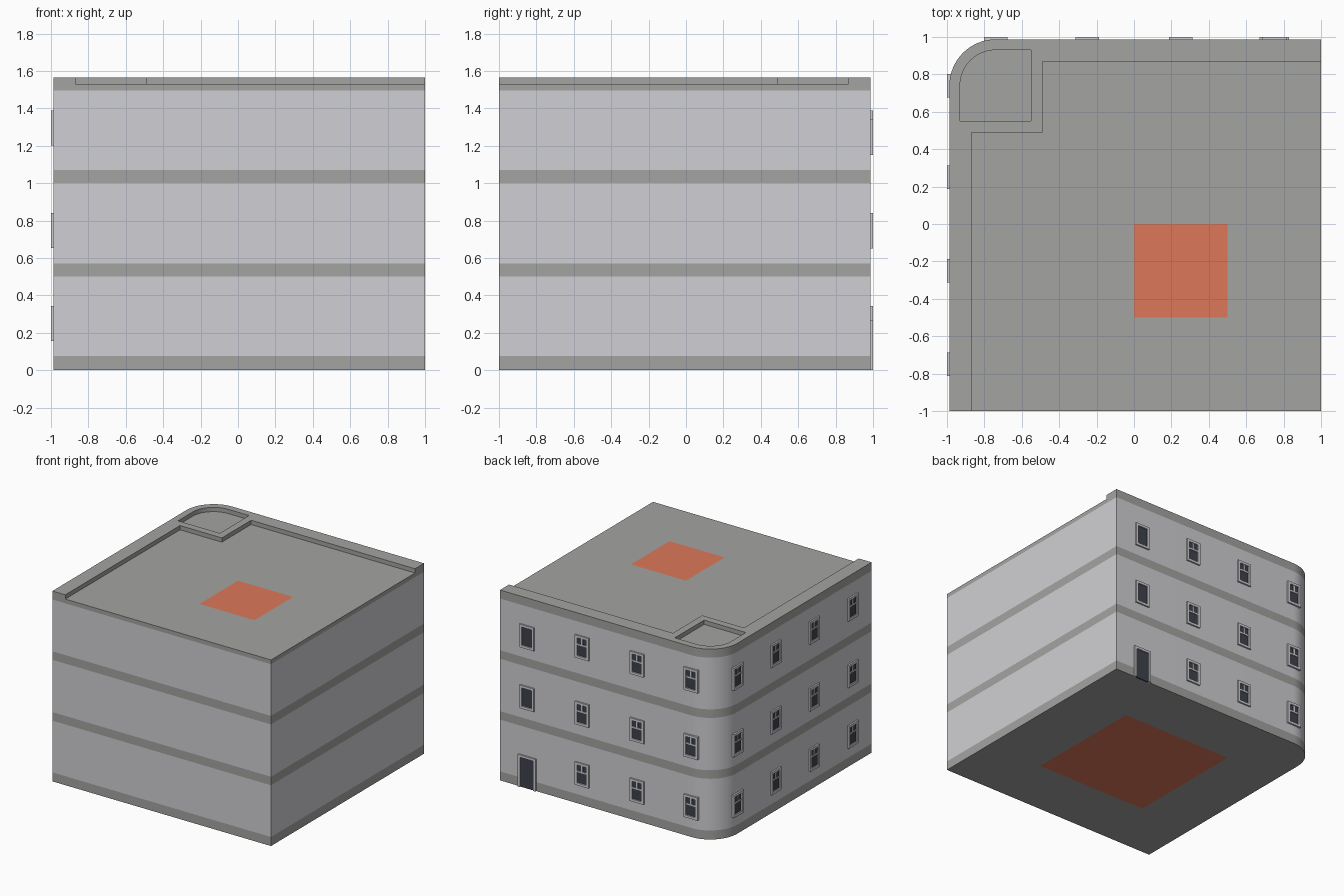
import bpy, bmesh, math
from mathutils import Matrix, Vector

if "Cube" in bpy.data.objects:
    bpy.data.objects.remove(bpy.data.objects["Cube"])

W = 0.987          # plane of the two windowed walls
ROOF, TOP = 1.53, 1.565


def material(name, rgb):
    m = bpy.data.materials.new(name)
    m.diffuse_color = (*rgb, 1)
    m.use_nodes = True
    m.node_tree.nodes["Principled BSDF"].inputs["Base Color"].default_value = m.diffuse_color
    return m


WALL = material("wall_plaster", (0.63, 0.63, 0.66))
BAND = material("stone_band", (0.37, 0.37, 0.36))
GLASS = material("dark_glass", (0.05, 0.055, 0.075))
ORANGE = material("orange_panel", (0.72, 0.19, 0.10))


def add_object(name, mesh, mats=()):
    for m in mats:
        mesh.materials.append(m)
    ob = bpy.data.objects.new(name, mesh)
    bpy.context.collection.objects.link(ob)
    return ob


def smooth(ob):
    bpy.ops.object.select_all(action='DESELECT')
    ob.select_set(True)
    bpy.context.view_layer.objects.active = ob
    bpy.ops.object.shade_smooth_by_angle(angle=math.radians(30))


def corner_arc(r, n=16):
    # rounded back-left corner, running from the back wall to the left wall
    return [(-0.74 + r * math.cos(a), 0.74 + r * math.sin(a))
            for a in (math.pi / 2 * (1 + i / n) for i in range(n + 1))]


# Building body: one footprint lofted through the band levels
def build_body():
    outline = [(-1 + 0.013, -1), (1, -1), (1, W)] + corner_arc(W - 0.74)
    levels = [0.001, 0.075, 0.5, 0.57, 1.0, 1.07, 1.495, ROOF]
    bm = bmesh.new()
    rings = [[bm.verts.new((x, y, z)) for x, y in outline] for z in levels]
    n = len(outline)
    for k in range(len(levels) - 1):
        for i in range(n):
            j = (i + 1) % n
            f = bm.faces.new((rings[k][i], rings[k][j], rings[k + 1][j], rings[k + 1][i]))
            f.material_index = 0 if k in (1, 3, 5) else 1
    for ring in (rings[0][::-1], rings[-1]):
        bm.faces.new(ring).material_index = 1
    mesh = bpy.data.meshes.new("building_body")
    bm.to_mesh(mesh)
    bm.free()
    smooth(add_object("building_body", mesh, (WALL, BAND)))


# Parapet: filled outline with a hole for the corner recess
def build_parapet():
    outer = [(-W, -1), (-0.87, -1), (-0.87, 0.49), (-0.49, 0.49),
             (-0.49, 0.87), (1, 0.87), (1, W)] + corner_arc(W - 0.74)
    recess = [(-0.93, 0.55), (-0.55, 0.55), (-0.55, 0.93)] + corner_arc(0.19)
    cu = bpy.data.curves.new("parapet", 'CURVE')
    cu.dimensions, cu.fill_mode = '2D', 'BOTH'
    cu.extrude = (TOP - ROOF) / 2
    for pts in (outer, recess):
        sp = cu.splines.new('POLY')
        sp.points.add(len(pts) - 1)
        sp.use_cyclic_u = True
        for p, (x, y) in zip(sp.points, pts):
            p.co = (x, y, 0, 1)
    ob = add_object("parapet", cu, (BAND,))
    ob.location.z = (TOP + ROOF) / 2
    bpy.ops.object.select_all(action='DESELECT')
    ob.select_set(True)
    bpy.context.view_layer.objects.active = ob
    bpy.ops.object.convert(target='MESH')
    smooth(bpy.context.object)


def box(bm, x0, x1, y0, y1, z0, z1, mat):
    size, mid = Vector((x1 - x0, y1 - y0, z1 - z0)), Vector((x0 + x1, y0 + y1, z0 + z1)) / 2
    verts = bmesh.ops.create_cube(bm, size=1, matrix=Matrix.LocRotScale(mid, None, size))["verts"]
    for f in {f for v in verts for f in v.link_faces}:
        f.material_index = mat


# Framed opening: outward is local +y, base at z = 0
def opening_mesh(name, w, h, bars=False, sill=True):
    t, back, front = 0.02, -0.01, 0.013
    bm = bmesh.new()
    z0 = t if sill else 0
    for s in (-1, 1):
        a, b = sorted((s * w / 2, s * (w / 2 - t)))
        box(bm, a, b, back, front, 0, h, 0)
    box(bm, -w / 2 + t, w / 2 - t, back, front, h - t, h, 0)
    if sill:
        box(bm, -w / 2 + t, w / 2 - t, back, front, 0, t, 0)
    box(bm, -w / 2 + t, w / 2 - t, back, 0.003, z0, h - t, 1)
    if bars:
        zb = h * 0.6
        box(bm, -w / 2 + t, w / 2 - t, 0, 0.009, zb - 0.006, zb + 0.006, 0)
        box(bm, -0.006, 0.006, 0, 0.009, zb + 0.006, h - t, 0)
    mesh = bpy.data.meshes.new(name)
    bm.to_mesh(mesh)
    bm.free()
    for m in (WALL, GLASS):
        mesh.materials.append(m)
    return mesh


def place(name, mesh, u, z, left=False):
    ob = add_object(name, mesh)
    ob.location = (-W, u, z) if left else (u, W, z)
    ob.rotation_euler.z = math.pi / 2 if left else 0


build_body()
build_parapet()

# Windows on the left and back walls, stair windows and door at the back
window = opening_mesh("window", 0.125, 0.187, bars=True)
plain = opening_mesh("stair_window", 0.13, 0.19)
door = opening_mesh("door", 0.16, 0.265, sill=False)
for z in (0.155, 0.653, 1.2):
    for u in (-0.75, -0.25, 0.25, 0.74):
        place("left_window", window, u, z, left=True)
    for u in (-0.74, -0.25, 0.25):
        place("back_window", window, u, z)
for z in (0.65, 1.15):
    place("stair_window", plain, 0.75, z)
place("back_door", door, 0.75, 0.001)

# Orange panels on the roof and the underside
for name, cx, cy, size, z in (("roof_panel", 0.25, -0.25, 0.5, ROOF + 0.002),
                              ("base_panel", 0, 0, 1.0, 0)):
    bpy.ops.mesh.primitive_plane_add(size=size, location=(cx, cy, z))
    panel = bpy.context.object
    panel.name = name
    panel.data.materials.append(ORANGE)
    if z == 0:
        panel.data.flip_normals()
